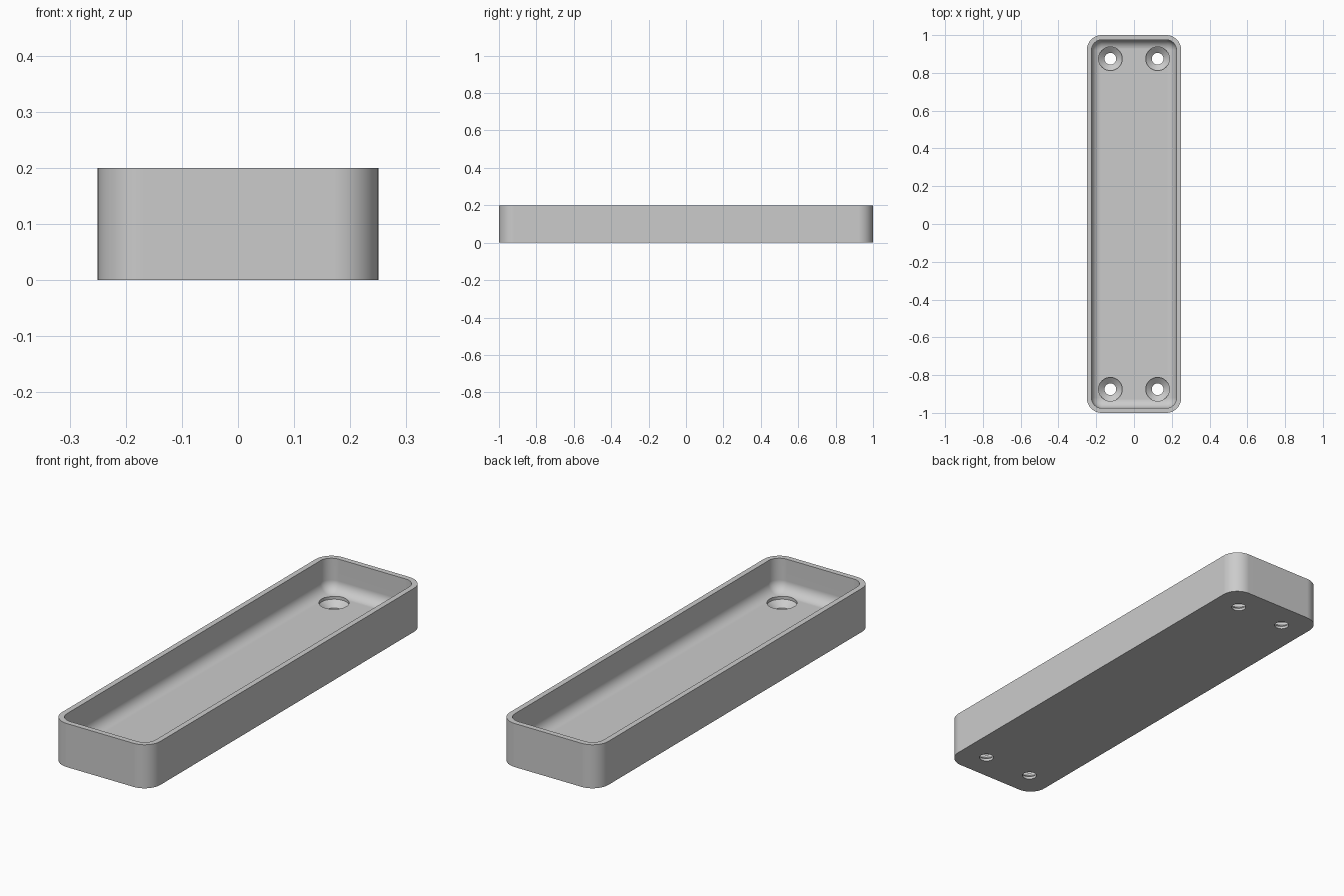
import bpy, bmesh
from math import cos, sin, pi

cube = bpy.data.objects.get("Cube")
if cube:
    bpy.data.objects.remove(cube, do_unlink=True)

HALF_X, HALF_Y, HEIGHT = 0.25, 1.0, 0.2
CORNER, WALL, FLOOR, FILLET = 0.08, 0.025, 0.05, 0.05
CORNER_STEPS, FILLET_STEPS = 12, 10

grey = bpy.data.materials.new("plain grey")
grey.use_nodes = True
grey.diffuse_color = (0.6, 0.6, 0.6, 1)
grey.node_tree.nodes["Principled BSDF"].inputs["Base Color"].default_value = (0.6, 0.6, 0.6, 1)


def rounded_outline(inset):
    """Rounded rectangle, moved inward by the inset."""
    r = CORNER - inset
    points = []
    for quarter, (sx, sy) in enumerate([(1, 1), (-1, 1), (-1, -1), (1, -1)]):
        for i in range(CORNER_STEPS + 1):
            a = (quarter + i / CORNER_STEPS) * pi / 2
            points.append((sx * (HALF_X - CORNER) + r * cos(a),
                           sy * (HALF_Y - CORNER) + r * sin(a)))
    return points


def circle(radius, cx, cy, steps=48):
    return [(cx + radius * cos(2 * pi * i / steps), cy + radius * sin(2 * pi * i / steps))
            for i in range(steps)]


def loft(name, layers):
    """Closed solid through a list of (outline, height) layers."""
    bm = bmesh.new()
    rings = [[bm.verts.new((x, y, z)) for x, y in outline] for outline, z in layers]
    for low, high in zip(rings, rings[1:]):
        n = len(low)
        for i in range(n):
            j = (i + 1) % n
            bm.faces.new((low[i], low[j], high[j], high[i]))
    bm.faces.new(rings[0][::-1])
    bm.faces.new(rings[-1])
    bmesh.ops.recalc_face_normals(bm, faces=bm.faces)
    mesh = bpy.data.meshes.new(name)
    bm.to_mesh(mesh)
    bm.free()
    mesh.materials.append(grey)
    obj = bpy.data.objects.new(name, mesh)
    bpy.context.collection.objects.link(obj)
    return obj


# Tray: outer wall, rim, inner wall, then the fillet down to the floor
layers = [(rounded_outline(0), 0), (rounded_outline(0), HEIGHT),
          (rounded_outline(WALL), HEIGHT)]
for i in range(FILLET_STEPS + 1):
    a = i / FILLET_STEPS * pi / 2
    layers.append((rounded_outline(WALL + FILLET * (1 - cos(a))),
                   FLOOR + FILLET * (1 - sin(a))))
tray = loft("tray", layers)
bpy.context.view_layer.objects.active = tray
tray.select_set(True)

# Countersunk screw holes near the corners
SCREW, HEAD = 0.031, 0.0625
hole_profile = [(SCREW, -0.05), (SCREW, 0.0125), (HEAD, 0.0375), (HEAD, 0.12)]
for sx in (-1, 1):
    for sy in (-1, 1):
        cutter = loft("screw_hole_cutter",
                      [(circle(r, sx * 0.125, sy * 0.875), z) for r, z in hole_profile])
        cutter.hide_render = True
        cut = tray.modifiers.new("screw_hole", 'BOOLEAN')
        cut.operation, cut.solver, cut.object = 'DIFFERENCE', 'EXACT', cutter
        bpy.ops.object.modifier_apply(modifier=cut.name)
        bpy.data.objects.remove(cutter, do_unlink=True)

# Smooth curves, crisp edges, flat floor and walls
bpy.ops.object.shade_smooth_by_angle(angle=pi / 6)
weighted = tray.modifiers.new("flat_panels", 'WEIGHTED_NORMAL')
weighted.keep_sharp = True
